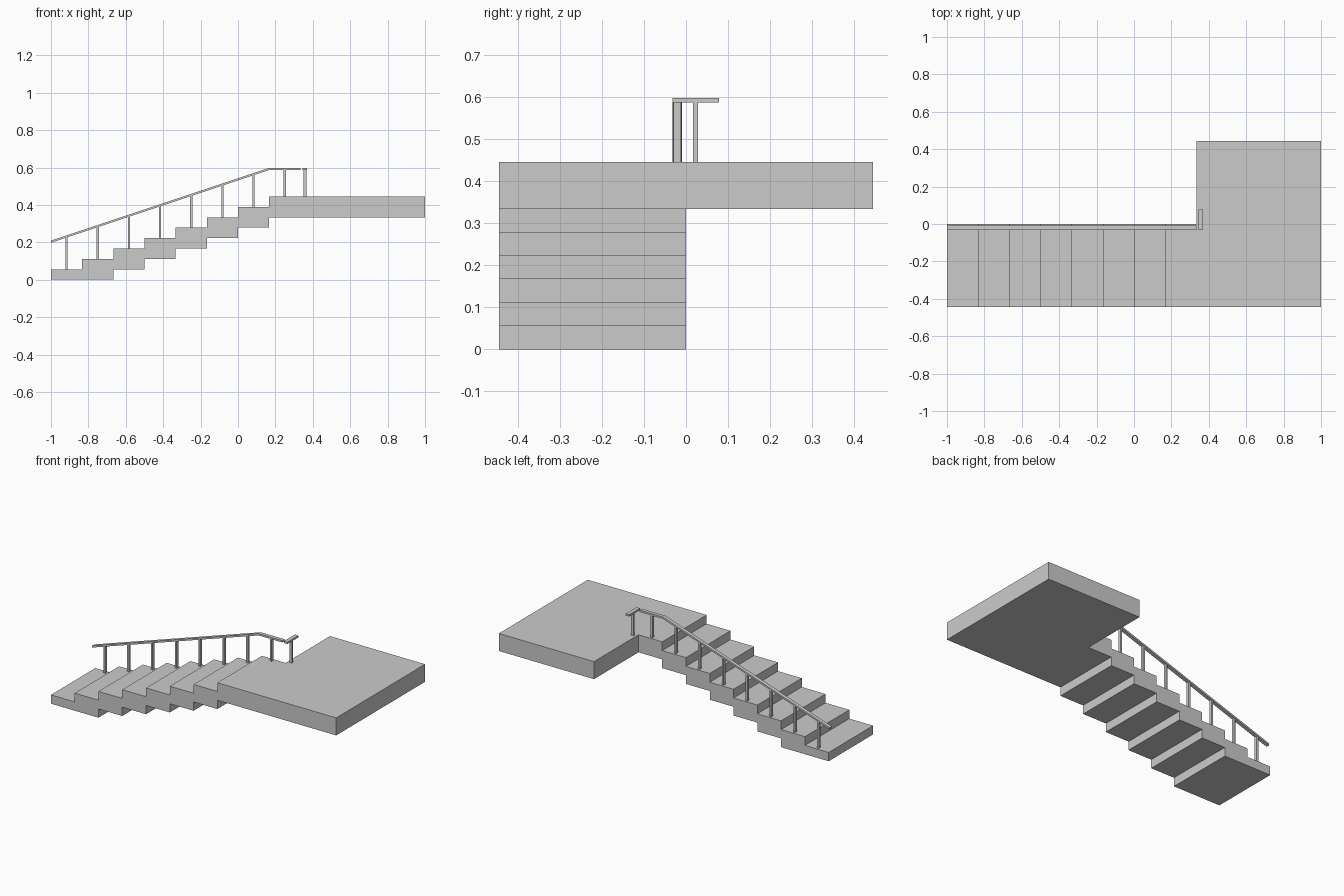
import bpy, bmesh
from mathutils import Vector

if "Cube" in bpy.data.objects:
    bpy.data.objects.remove(bpy.data.objects["Cube"])

RUN, RISE = 1 / 6, 0.0556
DEPTH = 0.445
RAIL_TOP, RAIL_T, RAIL_W = 0.598, 0.0115, 0.023
RAIL_Y, END_X = -0.0205, 0.357


def prism(name, points, direction):
    """Extrude a closed polygon along a vector."""
    bm = bmesh.new()
    face = bm.faces.new([bm.verts.new(p) for p in points])
    ext = bmesh.ops.extrude_face_region(bm, geom=[face])
    moved = [g for g in ext["geom"] if isinstance(g, bmesh.types.BMVert)]
    bmesh.ops.translate(bm, vec=Vector(direction), verts=moved)
    bmesh.ops.recalc_face_normals(bm, faces=bm.faces)
    mesh = bpy.data.meshes.new(name)
    bm.to_mesh(mesh)
    bm.free()
    obj = bpy.data.objects.new(name, mesh)
    bpy.context.collection.objects.link(obj)
    return obj


def box(name, x0, x1, y0, y1, z0, z1):
    pts = [(x0, y0, z0), (x1, y0, z0), (x1, y1, z0), (x0, y1, z0)]
    return prism(name, pts, (0, 0, z1 - z0))


def rail_z(x):
    """Top height of the main handrail."""
    return RAIL_TOP - max(0, RUN - x) / 3


# stair flight: stepped on top and underneath
top, under = [], []
for i in range(7):
    x0, x1 = -1 + i * RUN, -1 + (i + 1) * RUN
    top += [(x0, (i + 1) * RISE), (x1, (i + 1) * RISE)]
    if i != 1:
        under.append((x0, max(0, i - 2) * RISE))
        if i:
            under.append((x0, (i - 1) * RISE))
under.append((RUN, 5 * RISE))
outline = top + under[::-1]
prism("stair_flight", [(x, -DEPTH, z) for x, z in outline], (0, DEPTH, 0))

# L-shaped landing
plan = [(RUN, -DEPTH), (1, -DEPTH), (1, DEPTH), (2 * RUN, DEPTH), (2 * RUN, 0), (RUN, 0)]
prism("landing", [(x, y, 6 * RISE) for x, y in plan], (0, 0, 2 * RISE))

# main handrail, sloped then level
xs = [-1, RUN, 2 * RUN]
profile = [(x, rail_z(x)) for x in xs] + [(x, rail_z(x) - RAIL_T) for x in xs[::-1]]
prism("handrail", [(x, RAIL_Y - RAIL_W / 2, z) for x, z in profile], (0, RAIL_W, 0))

# one baluster in the middle of each tread
for i in range(8):
    x = -1 + (i + 0.5) * RUN
    box(f"baluster_{i + 1}", x - 0.006, x + 0.006, RAIL_Y - 0.009, RAIL_Y + 0.009,
        (i + 1) * RISE, rail_z(x) - RAIL_T * 0.6)

# short return rail on the landing with its post
box("return_rail", END_X - 0.0125, END_X + 0.0125, -0.032, 0.078, RAIL_TOP - RAIL_T, RAIL_TOP)
box("return_post", END_X - 0.008, END_X + 0.009, 0.017, 0.028, 8 * RISE, RAIL_TOP - RAIL_T * 0.6)
